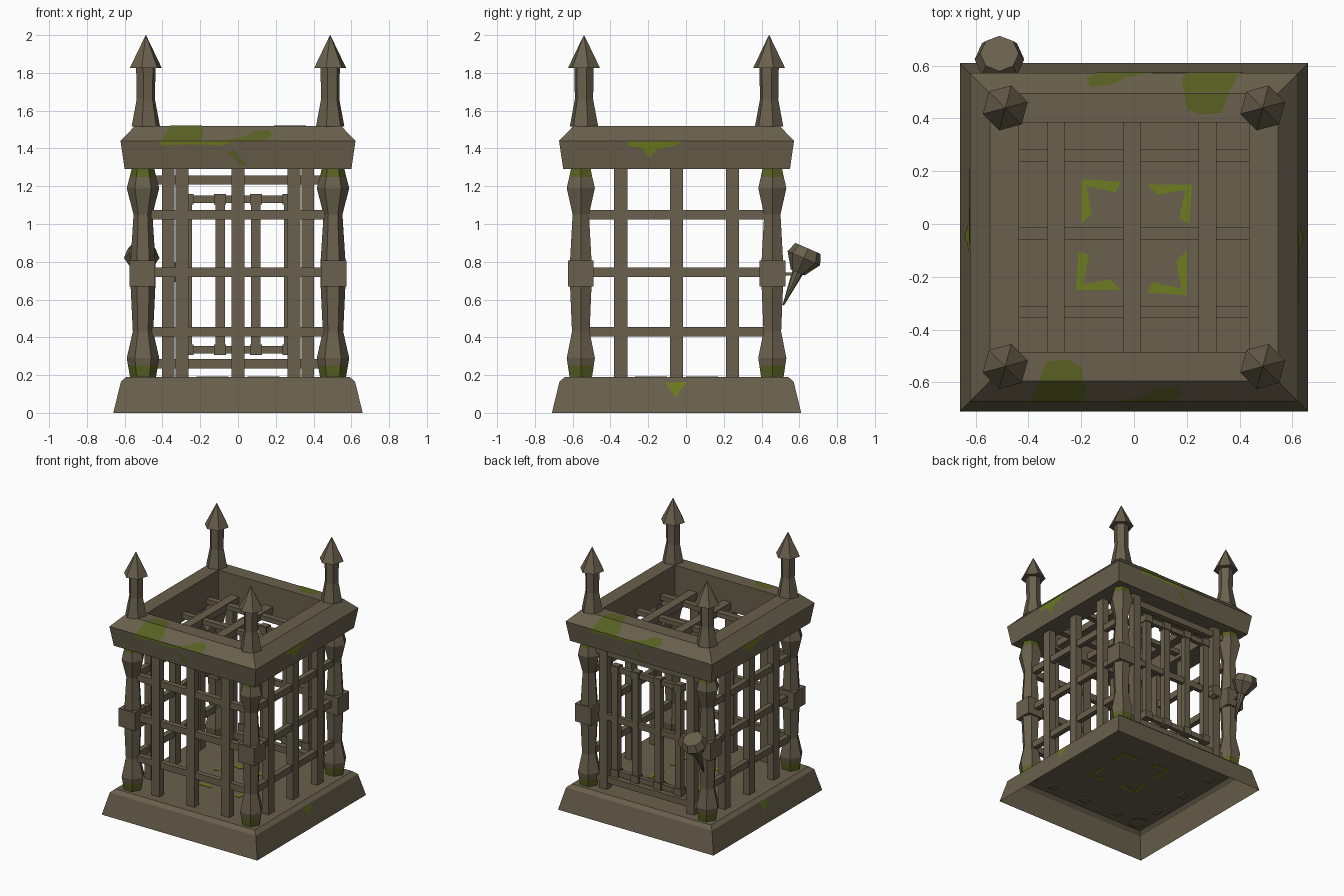
import bpy, bmesh, math
from mathutils import Vector, Matrix

if "Cube" in bpy.data.objects:
    bpy.data.objects.remove(bpy.data.objects["Cube"])

CY = -0.05  # centre of the cage in y (the torch sticks out behind)


def mat(name, rgb):
    m = bpy.data.materials.new(name)
    m.diffuse_color = (*rgb, 1)
    m.use_nodes = True
    m.node_tree.nodes["Principled BSDF"].inputs["Base Color"].default_value = m.diffuse_color
    return m


IRON = mat("old_iron", (0.142, 0.118, 0.074))
MOSS = mat("dark_moss", (0.098, 0.118, 0.016))
LIGHT = mat("light_moss", (0.155, 0.200, 0.014))


def finish(name, bm, mats=(IRON,), normals=True):
    if normals:
        bmesh.ops.recalc_face_normals(bm, faces=bm.faces)
    me = bpy.data.meshes.new(name)
    bm.to_mesh(me)
    bm.free()
    for m in mats:
        me.materials.append(m)
    ob = bpy.data.objects.new(name, me)
    bpy.context.collection.objects.link(ob)
    return ob


def boxes(name, items):
    """One object from (centre, size) boxes."""
    bm = bmesh.new()
    for c, s in items:
        bmesh.ops.create_cube(bm, size=1, matrix=Matrix.Translation(c) @ Matrix.Diagonal((*s, 1)))
    return finish(name, bm)


def rings(bm, profile, n, phase=0.0, xf=Matrix(), closed=False):
    """Loft (radius, height) points round n sides."""
    loops = [[bm.verts.new(xf @ Vector((r * math.cos(phase + 2 * math.pi * i / n),
                                        r * math.sin(phase + 2 * math.pi * i / n), z)))
              for i in range(n)] for r, z in profile]
    pairs = list(zip(loops, loops[1:])) + ([(loops[-1], loops[0])] if closed else [])
    for a, b in pairs:
        for i in range(n):
            j = (i + 1) % n
            bm.faces.new((a[i], a[j], b[j], b[i]))
    return loops


def square(half_profile):
    return [(h * math.sqrt(2), z) for h, z in half_profile]


AT = Matrix.Translation((0, CY, 0))
Q = math.pi / 4

# Base: hollow sloped plinth with a thin floor
bm = bmesh.new()
lp = rings(bm, square([(0.66, 0), (0.62, 0.165), (0.592, 0.19)]), 4, Q, AT)
bm.faces.new(lp[-1])
finish("base", bm)

# Roof frame with a square opening
bm = bmesh.new()
rings(bm, square([(0.60, 1.29), (0.622, 1.44), (0.545, 1.52), (0.435, 1.52), (0.435, 1.29)]),
      4, Q, AT, closed=True)
finish("roof_frame", bm)

# Corner posts with mossy ends, middle blocks and finials
POST = [(0.068, 0.185), (0.079, 0.25), (0.086, 0.29), (0.054, 0.43), (0.066, 0.68), (0.066, 0.80),
        (0.05, 1.05), (0.086, 1.19), (0.07, 1.25), (0.058, 1.30)]
FINIAL = [(0.078, 1.515), (0.05, 1.66), (0.053, 1.825), (0.088, 1.825), (0.001, 2.0)]
for sx, xn in ((-1, "left"), (1, "right")):
    for sy, yn in ((-1, "front"), (1, "back")):
        tag = f"{yn}_{xn}"
        bm = bmesh.new()
        rings(bm, POST, 6, 0, Matrix.Translation((sx * 0.503, CY + sy * 0.507, 0)))
        for f in bm.faces:
            z = f.calc_center_median().z
            f.material_index = 1 if z < 0.25 or z > 1.25 else 0
        finish("post_" + tag, bm, (IRON, MOSS))
        boxes("post_block_" + tag, [((sx * 0.507, CY + sy * 0.507, 0.738), (0.137, 0.137, 0.137))])
        bm = bmesh.new()
        rings(bm, FINIAL, 6, math.radians(15), Matrix.Translation((sx * 0.488, CY + sy * 0.49, 0)))
        finish("finial_" + tag, bm)

# Front and side grilles
OFFS, RAILS = (-0.296, 0, 0.296), (0.43, 0.745, 1.05)
for name, ang in (("front_grille", 0), ("right_grille", 90), ("left_grille", -90)):
    g = boxes(name, [((u, -0.5, 0.74), (0.07, 0.055, 1.12)) for u in OFFS] +
              [((0, -0.5, z), (0.96, 0.04, 0.05)) for z in RAILS])
    g.data.transform(AT @ Matrix.Rotation(math.radians(ang), 4, 'Z'))

# Roof grille inside the opening
boxes("roof_grille", [((u * 0.97 - 0.008, CY, 1.335), (0.068, 0.88, 0.05)) for u in OFFS] +
      [((0, CY + 0.013 + u, 1.335), (0.88, 0.046, 0.036)) for u in OFFS])

# Back wall: door frame, then the door with collars on its crossings
YB = CY + 0.5
boxes("door_frame", [((s * 0.37, YB, 0.74), (0.066, 0.055, 1.12)) for s in (-1, 1)] +
      [((0, YB, z), (0.88, 0.04, 0.048)) for z in (0.26, 1.234)])
BARS = (-0.268, -0.095, 0.095, 0.268)
boxes("door", [((x, YB + 0.01, 0.735), (0.05, 0.045, 0.85)) for x in BARS] +
      [((0, YB + 0.01, z), (0.56, 0.032, 0.04)) for z in (0.335, 1.13)] +
      [((0, YB + 0.01, 0.745), (0.82, 0.032, 0.046))])
boxes("door_collars", [((x, YB + 0.01, z), (0.064, 0.06, 0.056)) for x in BARS for z in (0.335, 1.13)])
bm = bmesh.new()
bmesh.ops.create_cone(bm, cap_ends=True, segments=10, radius1=0.055, radius2=0.045, depth=0.05,
                      matrix=Matrix.Translation((-0.34, YB + 0.045, 0.745)) @ Matrix.Rotation(-math.pi / 2, 4, 'X'))
finish("door_lock", bm)

# Tilted torch on the back left post
axis = Vector((0, 0.40, 0.915))
xf = Matrix.Translation((-0.51, 0.515, 0.57)) @ axis.to_track_quat('Z', 'Y').to_matrix().to_4x4()
bm = bmesh.new()
lp = rings(bm, [(0.004, 0), (0.03, 0.19), (0.04, 0.19), (0.094, 0.272), (0.073, 0.328)], 8, 0, xf)
bm.faces.new(lp[-1])
finish("torch", bm)
boxes("torch_bracket", [((-0.51, 0.55, 0.735), (0.02, 0.09, 0.014))])


# Moss patches: outlines of (along, height) laid on a side wall of roof or base
def half_at(z):
    prof = [(0, 0.66), (0.165, 0.62), (0.19, 0.592), (1.29, 0.60), (1.44, 0.622), (1.52, 0.545)]
    for (z0, h0), (z1, h1) in zip(prof, prof[1:]):
        if z <= z1:
            return h0 + (h1 - h0) * (z - z0) / (z1 - z0)
    return prof[-1][1]


def wall_moss(name, pts, ang, m):
    bm = bmesh.new()
    rot = AT @ Matrix.Rotation(math.radians(ang), 4, 'Z')
    bm.faces.new([bm.verts.new(rot @ Vector((u, -half_at(z) - 0.003, z + 0.001))) for u, z in pts])
    finish(name, bm, (m,), False)


def flat_moss(name, pts, z, m, thick=0.0, ang=0):
    bm = bmesh.new()
    rot = AT @ Matrix.Rotation(math.radians(ang), 4, 'Z')
    f = bm.faces.new([bm.verts.new(rot @ Vector((x, y, z))) for x, y in pts])
    if thick:
        ext = bmesh.ops.extrude_face_region(bm, geom=[f])["geom"]
        bmesh.ops.translate(bm, vec=(0, 0, thick), verts=[v for v in ext if isinstance(v, bmesh.types.BMVert)])
    finish(name, bm, (m,), bool(thick))


for ang, tag in ((0, "front"), (180, "back")):
    wall_moss("roof_moss_slope_a_" + tag, [(-0.40, 1.44), (-0.2, 1.44), (-0.18, 1.47), (-0.19, 1.52),
                                           (-0.36, 1.52), (-0.385, 1.47)], ang, MOSS)
    wall_moss("roof_moss_slope_b_" + tag, [(-0.08, 1.44), (0.14, 1.44), (0.18, 1.465), (0.165, 1.497),
                                           (0.09, 1.49), (0.03, 1.46)], ang, MOSS)
    wall_moss("roof_moss_edge_" + tag, [(-0.42, 1.435), (-0.40, 1.415), (-0.25, 1.422), (-0.1, 1.415),
                                        (-0.04, 1.43), (0.0, 1.438)], ang, LIGHT)
    wall_moss("roof_moss_drip_" + tag, [(-0.06, 1.38), (0.02, 1.31), (0.045, 1.31), (-0.02, 1.39)], ang, MOSS)
    flat_moss("roof_moss_top_" + tag, [(-0.36, -0.545), (-0.19, -0.545), (-0.2, -0.49), (-0.25, -0.465),
                                       (-0.33, -0.47)], 1.523, MOSS, 0, ang)
for ang, tag in ((90, "right"), (270, "left")):
    wall_moss("roof_moss_" + tag, [(-0.26, 1.435), (-0.255, 1.412), (-0.18, 1.40), (-0.145, 1.35), (-0.10, 1.395),
                                   (-0.02, 1.41), (0.03, 1.438)], ang, LIGHT)
    wall_moss("base_moss_" + tag, [(-0.06, 0.16), (-0.04, 0.13), (0, 0.08), (0.02, 0.12), (0.05, 0.15),
                                   (0.05, 0.162)], ang, LIGHT)

# Patchy moss around the middle of the floor
CORNER = [(-0.2, 0.22), (-0.05, 0.21), (-0.07, 0.17), (-0.18, 0.195), (-0.16, 0.09), (-0.2, 0.05)]
for k in range(4):
    flat_moss(f"floor_moss_{k}", CORNER, 0.187, LIGHT, 0.006, 90 * k)
